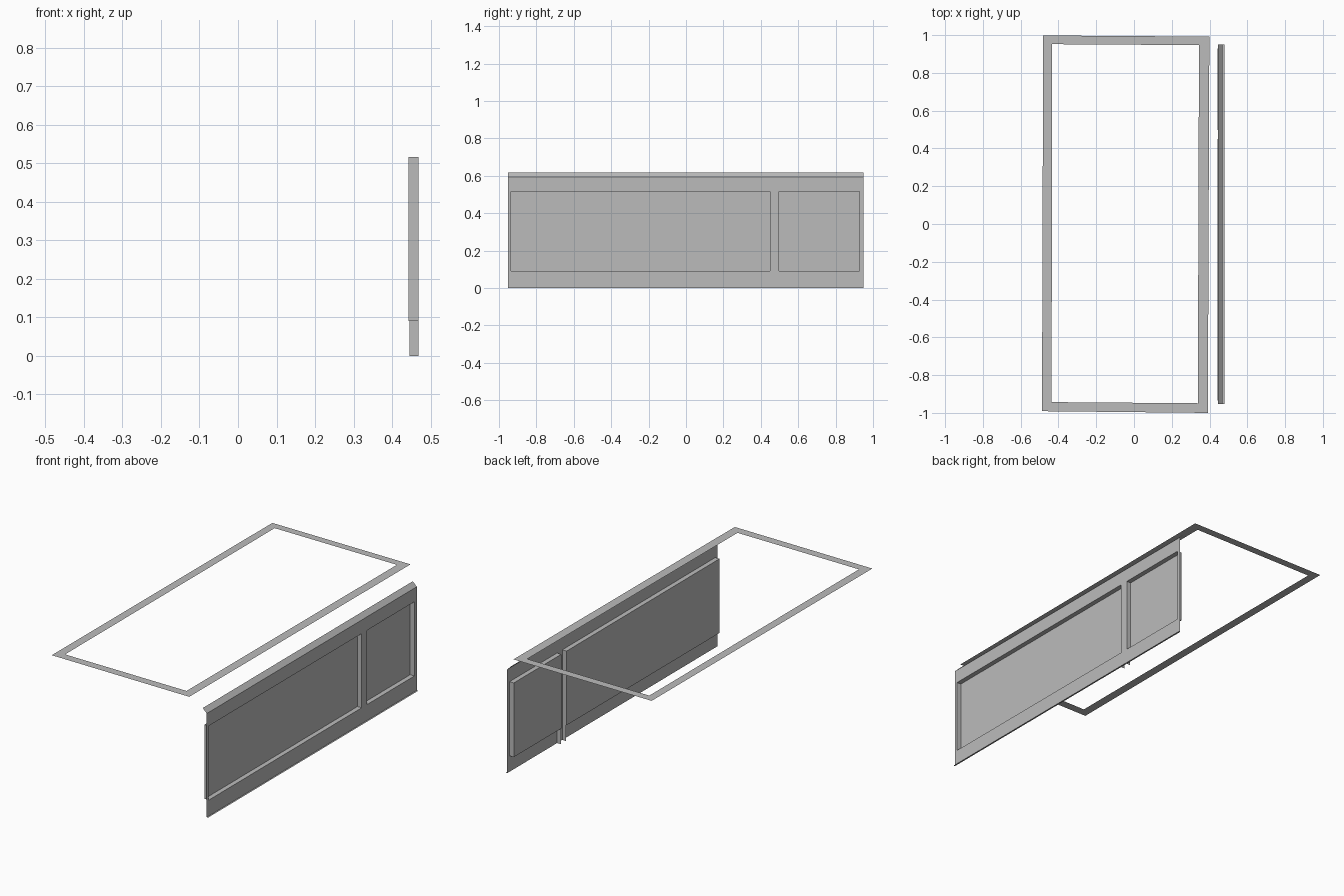
import bpy, bmesh

if "Cube" in bpy.data.objects:
    bpy.data.objects.remove(bpy.data.objects["Cube"])

grey = bpy.data.materials.new("grey")
grey.diffuse_color = (0.5, 0.5, 0.5, 1)
grey.use_nodes = True
grey.node_tree.nodes["Principled BSDF"].inputs["Base Color"].default_value = grey.diffuse_color


def make_object(name, faces):
    """Build one sheet-metal part from a list of polygons."""
    bm = bmesh.new()
    for pts in faces:
        bm.faces.new([bm.verts.new(p) for p in pts])
    bmesh.ops.remove_doubles(bm, verts=bm.verts, dist=0.0005)
    bmesh.ops.recalc_face_normals(bm, faces=bm.faces)
    mesh = bpy.data.meshes.new(name)
    bm.to_mesh(mesh)
    bm.free()
    mesh.materials.append(grey)
    obj = bpy.data.objects.new(name, mesh)
    bpy.context.collection.objects.link(obj)
    return obj


# Flat rectangular top frame, very slightly out of square
TOP = 0.687
outer = [(-0.481, 0.998), (0.399, 0.992), (0.391, -1.0), (-0.487, -0.991)]
inner = [(-0.434, 0.952), (0.344, 0.947), (0.338, -0.949), (-0.436, -0.943)]
frame = []
for i in range(4):
    j = (i + 1) % 4
    frame.append([(x, y, TOP) for x, y in (outer[j], outer[i], inner[i], inner[j])])
make_object("top_frame", frame)

# Side panel sheet with two rectangular recesses pressed inward
X, BACK = 0.469, 0.442
y_cuts = [-0.953, -0.935, 0.45, 0.498, 0.928, 0.949]
z_cuts = [0.0, 0.091, 0.516, 0.594]
panel = []
for i, (a, b) in enumerate(zip(y_cuts, y_cuts[1:])):
    for j, (c, d) in enumerate(zip(z_cuts, z_cuts[1:])):
        rim = [(a, c), (b, c), (b, d), (a, d)]
        recessed = j == 1 and i in (1, 3)
        panel.append([(BACK if recessed else X, y, z) for y, z in rim])
        if recessed:
            for k in range(4):
                p, q = rim[k], rim[(k + 1) % 4]
                panel.append([(X, *p), (X, *q), (BACK, *q), (BACK, *p)])
    # Slanted lip along the top and narrow flange along the bottom
    panel.append([(X, a, 0.594), (X, b, 0.594), (0.444, b, 0.619), (0.444, a, 0.619)])
    panel.append([(X, a, 0), (X, b, 0), (0.478, b, 0), (0.478, a, 0)])
make_object("side_panel", panel)

# Two short ribs continuing the inner recess walls down to the base
for name, y in (("front_rib", 0.45), ("rear_rib", 0.498)):
    make_object(name, [[(0.445, y, 0), (X, y, 0), (X, y, 0.091), (0.445, y, 0.091)]])
